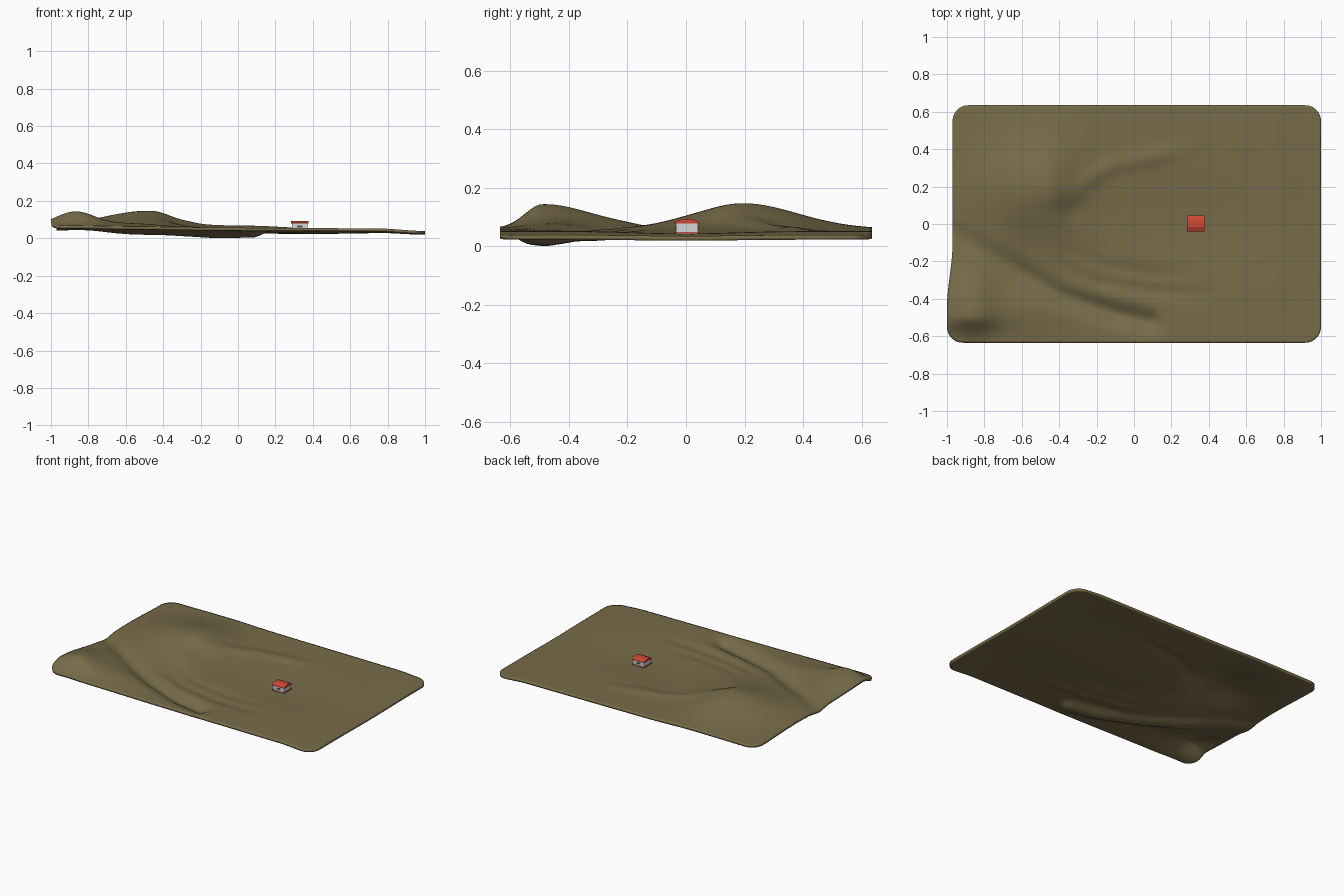
import bpy, bmesh, math
from mathutils import Vector

if "Cube" in bpy.data.objects:
    bpy.data.objects.remove(bpy.data.objects["Cube"])


def material(name, rgb):
    m = bpy.data.materials.new(name)
    m.diffuse_color = (*rgb, 1)
    m.use_nodes = True
    m.node_tree.nodes["Principled BSDF"].inputs["Base Color"].default_value = m.diffuse_color
    return m


OLIVE = material("olive ground", (0.185, 0.148, 0.067))
RED = material("roof red", (0.62, 0.065, 0.035))
GREY = material("wall grey", (0.68, 0.68, 0.70))
DARK = material("window dark", (0.08, 0.08, 0.10))


def smooth(a, b, v):
    t = min(max((v - a) / (b - a), 0), 1)
    return t * t * (3 - 2 * t)


def bump(x, y, cx, cy, west, east, south, north):
    sx = west if x < cx else east
    sy = south if y < cy else north
    return math.exp(-0.5 * (((x - cx) / sx) ** 2 + ((y - cy) / sy) ** 2))


def along(x, y, path, width):
    """Strongest influence of a path whose points are (x, y, height)."""
    best = 0.0
    p = Vector((x, y))
    for a, b in zip(path, path[1:]):
        pa, d = Vector(a[:2]), Vector(b[:2]) - Vector(a[:2])
        t = min(max((p - pa).dot(d) / d.length_squared, 0), 1)
        h = a[2] + (b[2] - a[2]) * t
        v = h * math.exp(-0.5 * ((p - pa - d * t).length / width) ** 2)
        if abs(v) > abs(best):
            best = v
    return best


def height(x, y):
    z = 0.057 - 0.006 * x
    z += 0.088 * bump(x, y, -0.47, 0.19, 0.25, 0.13, 0.17, 0.19)       # main hill
    z += 0.078 * bump(x, y, -0.87, -0.49, 0.11, 0.10, 0.06, 0.18)      # corner hill
    z += 0.020 * bump(x, y, -0.60, -0.46, 0.15, 0.20, 0.09, 0.08)
    z -= 0.016 * bump(x, y, 0.30, 0.0, 0.30, 0.40, 0.17, 0.17)         # house hollow
    z -= 0.015 * bump(x, y, -0.33, 0.07, 0.09, 0.06, 0.05, 0.05)
    z -= 0.012 * smooth(0.75, 1.0, x)
    # ravine and small channels
    z += along(x, y, [(-0.97, -0.04, -0.012), (-0.7, -0.2, -0.022), (-0.4, -0.38, -0.034),
                      (-0.1, -0.48, -0.042), (0.08, -0.52, -0.036), (0.16, -0.53, 0)], 0.04)
    z += along(x, y, [(-0.45, -0.2, 0), (-0.2, -0.31, -0.014), (0.1, -0.36, -0.014), (0.5, -0.38, 0)], 0.03)
    z += along(x, y, [(-0.4, -0.12, 0), (-0.15, -0.23, -0.010), (0.1, -0.27, -0.010), (0.4, -0.27, 0)], 0.03)
    # curved rise behind the hollow
    z += along(x, y, [(-0.33, 0.14, 0), (-0.24, 0.24, 0.012), (-0.1, 0.32, 0.013),
                      (0.12, 0.36, 0.012), (0.36, 0.41, 0)], 0.035)
    return max(z, 0.017)


# terrain: rounded rectangular sheet shaped by the height rule
W, D, R = 1.0, 0.635, 0.085
bm = bmesh.new()
bmesh.ops.create_grid(bm, x_segments=160, y_segments=104, size=1)
for v in bm.verts:
    x, y = v.co.x * W, v.co.y * D
    dx, dy = abs(x) - (W - R), abs(y) - (D - R)
    if dx > 0 and dy > 0:
        k = max(dx, dy) / math.hypot(dx, dy)
        x = math.copysign(W - R + dx * k, x)
        y = math.copysign(D - R + dy * k, y)
    if x < 0:
        x *= 1 - 0.03 * smooth(-0.45, -0.1, y)
    v.co = (x, y, height(x, y))
mesh = bpy.data.meshes.new("terrain")
bm.to_mesh(mesh)
bm.free()
mesh.materials.append(OLIVE)
terrain = bpy.data.objects.new("terrain", mesh)
bpy.context.collection.objects.link(terrain)
solid = terrain.modifiers.new("thickness", "SOLIDIFY")
solid.thickness = 0.016
solid.offset = -1
bpy.context.view_layer.objects.active = terrain
terrain.select_set(True)
bpy.ops.object.shade_smooth_by_angle(angle=math.radians(50))

# house
HX, HY = 0.33, 0.003


def box(name, cx, cy, z0, z1, sx, sy, mat):
    bpy.ops.mesh.primitive_cube_add(size=1, location=(cx, cy, (z0 + z1) / 2))
    ob = bpy.context.object
    ob.name = name
    ob.scale = (sx, sy, z1 - z0)
    ob.data.materials.append(mat)
    return ob


box("house_walls", HX, HY, 0.031, 0.080, 0.082, 0.076, GREY)
box("house_ledge", HX, HY, 0.045, 0.049, 0.090, 0.082, RED)
for side in (-1, 1):
    box("window_y", HX, HY + side * 0.038, 0.058, 0.069, 0.030, 0.002, DARK)

# low pitched roof, ridge running along x
profile = [(-0.043, 0.078), (0.043, 0.078), (0.043, 0.082), (0.020, 0.093), (-0.020, 0.093), (-0.043, 0.082)]
bm = bmesh.new()
face = bm.faces.new([bm.verts.new((HX - 0.046, HY + y, z)) for y, z in profile])
ext = bmesh.ops.extrude_face_region(bm, geom=[face])
for g in ext["geom"]:
    if isinstance(g, bmesh.types.BMVert):
        g.co.x += 0.092
bmesh.ops.recalc_face_normals(bm, faces=bm.faces)
mesh = bpy.data.meshes.new("house_roof")
bm.to_mesh(mesh)
bm.free()
mesh.materials.append(RED)
bpy.context.collection.objects.link(bpy.data.objects.new("house_roof", mesh))
